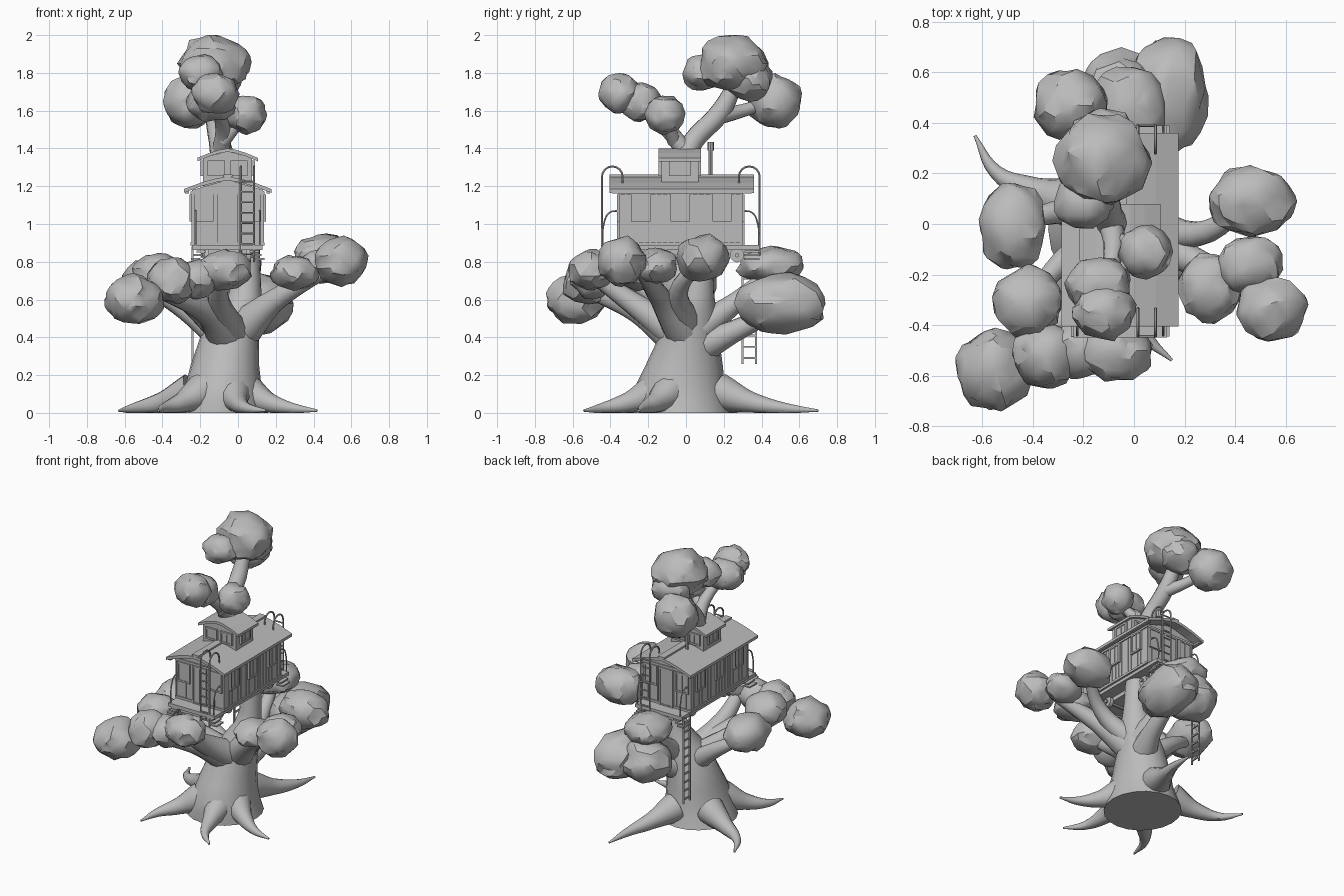
import bpy, bmesh, math, random
from mathutils import Vector, Matrix, noise

random.seed(4)
if "Cube" in bpy.data.objects:
    bpy.data.objects.remove(bpy.data.objects["Cube"])

GREY = (0.5, 0.5, 0.5, 1)
mat = bpy.data.materials.new("plain grey")
mat.use_nodes = True
mat.diffuse_color = GREY
mat.node_tree.nodes["Principled BSDF"].inputs["Base Color"].default_value = GREY


def finish(name, bm, smooth_angle=0):
    """Turn a bmesh into an object; edges sharper than the angle stay hard."""
    bmesh.ops.recalc_face_normals(bm, faces=bm.faces)
    for f in bm.faces:
        f.smooth = smooth_angle > 0
        f.material_index = 0
    for e in bm.edges:
        e.smooth = e.calc_face_angle(0) < math.radians(smooth_angle)
    me = bpy.data.meshes.new(name)
    bm.to_mesh(me)
    bm.free()
    me.materials.append(mat)
    ob = bpy.data.objects.new(name, me)
    bpy.context.collection.objects.link(ob)
    return ob


def boxes(name, items):
    """One object from boxes given as (centre, size)."""
    bm = bmesh.new()
    for c, s in items:
        bmesh.ops.create_cube(bm, size=1, matrix=Matrix.Translation(c) @ Matrix.Diagonal((*s, 1)))
    return finish(name, bm)


def tubes(name, paths, sides=8, smooth=False):
    """Tapered tubes; each path is a list of (x, y, z, radius)."""
    cu = bpy.data.curves.new(name, 'CURVE')
    cu.dimensions = '3D'
    cu.bevel_depth = 1
    cu.bevel_resolution = sides // 2 - 2
    cu.use_fill_caps = True
    cu.resolution_u = 5
    for path in paths:
        sp = cu.splines.new('BEZIER')
        sp.bezier_points.add(len(path) - 1)
        for p, (x, y, z, r) in zip(sp.bezier_points, path):
            p.co, p.radius = (x, y, z), r
            p.handle_left_type = p.handle_right_type = 'AUTO' if smooth else 'VECTOR'
    tmp = bpy.data.objects.new(name, cu)
    bpy.context.collection.objects.link(tmp)
    bpy.context.view_layer.update()
    me = bpy.data.meshes.new_from_object(tmp.evaluated_get(bpy.context.evaluated_depsgraph_get()))
    bpy.data.objects.remove(tmp)
    bm = bmesh.new()
    bm.from_mesh(me)
    bpy.data.meshes.remove(me)
    for v in bm.verts:
        v.co.z = max(v.co.z, 0)
    return finish(name, bm, 40)


def prism(name, profile, y0, y1):
    """Closed solid from a profile in x, z pulled along y."""
    bm = bmesh.new()
    ends = [[bm.verts.new((x, y, z)) for x, z in profile] for y in (y0, y1)]
    for end in ends:
        bm.faces.new(end)
    for i in range(len(profile)):
        bm.faces.new((ends[0][i - 1], ends[0][i], ends[1][i], ends[1][i - 1]))
    return finish(name, bm)


def foliage(name, blobs):
    """Lumpy faceted leaf masses as (centre, radii)."""
    bm = bmesh.new()
    for c, s in blobs:
        seed = Vector([random.uniform(-50, 50) for _ in range(3)])
        made = bmesh.ops.create_icosphere(bm, subdivisions=3, radius=1)["verts"]
        for v in made:
            d = v.co.normalized()
            k = 1.04 + 0.16 * noise.noise(d * 1.8 + seed) + 0.1 * noise.noise(d * 3.5 + seed)
            v.co = Vector(c) + Vector([a * b * k for a, b in zip(d, s)])
    dec = finish(name, bm, 25).modifiers.new("facets", 'DECIMATE')
    dec.ratio = 0.6


# Trunk: stacked oval rings with a flat foot
bm = bmesh.new()
prev = None
for x, y, z, rx, ry in [(-.09, -.02, 0, .25, .26), (-.085, -.03, .07, .225, .25), (-.077, -.03, .15, .2, .235),
                        (-.07, -.01, .25, .182, .205), (-.045, .015, .4, .155, .16), (0, .035, .52, .125, .13),
                        (.035, .06, .62, .09, .09), (.05, .07, .72, .07, .075), (.05, .08, .9, .065, .07)]:
    ring = [bm.verts.new((x + rx * math.cos(a), y + ry * math.sin(a), z))
            for a in [math.tau * i / 20 for i in range(20)]]
    if prev:
        for i in range(20):
            bm.faces.new((prev[i - 1], prev[i], ring[i], ring[i - 1]))
    else:
        bm.faces.new(ring)
    prev = ring
bm.faces.new(prev)
finish("trunk", bm, 40)

# Roots: start inside the trunk, thin out to a bent tip on the ground
roots = []
for tx, ty, bend in [(-.63, .35, -.07), (-.42, -.5, .05), (.15, -.54, .05), (.42, -.25, .03), (.12, .7, .03)]:
    o, t = Vector((-.1, -.02, 0)), Vector((tx, ty, 0))
    side = (t - o).normalized().cross(Vector((0, 0, 1))) * bend
    a, b, c = o.lerp(t, .28), o.lerp(t, .52) + side * .7, o.lerp(t, .77) + side
    roots.append([(a.x, a.y, .11, .1), (b.x, b.y, .055, .055), (c.x, c.y, .025, .028), (tx, ty, .012, .006)])
tubes("roots", roots, sides=12, smooth=True)

# Limbs
tubes("lower_limbs", [
    [(-.04, -.02, .38, .11), (-.17, -.25, .54, .07), (-.4, -.5, .64, .04)],
    [(-.02, -.02, .4, .1), (-.1, -.28, .58, .06), (-.1, -.48, .72, .04)],
    [(-.05, 0, .4, .08), (-.25, -.12, .57, .05), (-.42, -.3, .7, .03)],
    [(-.05, .02, .36, .08), (-.28, .05, .54, .05), (-.47, 0, .65, .03)],
    [(0, 0, .42, .11), (.2, -.13, .6, .06), (.48, -.24, .76, .035)],
    [(.02, .02, .45, .08), (.25, -.04, .64, .05), (.46, .08, .8, .03)],
    [(-.02, .05, .34, .1), (.05, .25, .43, .06), (.08, .48, .54, .04)],
    [(.02, .08, .45, .08), (0, .28, .6, .05), (-.03, .46, .76, .03)],
], sides=12, smooth=True)
tubes("upper_limbs", [
    [(-.07, -.03, 1.3, .07), (-.1, .04, 1.44, .055), (-.12, .18, 1.59, .055), (-.13, .27, 1.76, .04)],
    [(-.11, .17, 1.57, .045), (-.18, .3, 1.6, .035), (-.25, .45, 1.65, .03)],
    [(-.09, 0, 1.38, .05), (-.08, -.1, 1.5, .04), (-.13, -.3, 1.65, .025)],
    [(-.08, -.06, 1.44, .04), (.04, -.12, 1.57, .02)],
], sides=12, smooth=True)

# Leaf masses
foliage("front_foliage", [
    ((-.55, -.58, .6), (.145, .155, .125)), ((-.35, -.52, .7), (.125, .125, .12)),
    ((-.21, -.49, .71), (.11, .11, .1)), ((-.07, -.5, .755), (.135, .12, .1)),
    ((-.42, -.31, .73), (.135, .13, .11)), ((-.48, -.01, .69), (.13, .16, .12)),
])
foliage("side_foliage", [
    ((.3, -.25, .74), (.12, .13, .085)), ((.46, -.16, .78), (.125, .11, .09)),
    ((.55, -.34, .8), (.135, .125, .12)), ((.46, .09, .82), (.165, .13, .12)),
])
foliage("back_foliage", [
    ((.13, .51, .58), (.155, .235, .15)), ((-.05, .52, .58), (.16, .16, .14)),
    ((-.02, .45, .78), (.14, .17, .095)),
])
foliage("crown_foliage", [
    ((-.12, .25, 1.85), (.175, .175, .145)), ((-.2, .09, 1.8), (.11, .11, .09)),
    ((-.12, .33, 1.77), (.13, .12, .11)), ((-.25, .47, 1.65), (.14, .135, .135)),
    ((-.12, -.35, 1.69), (.12, .105, .1)), ((-.135, -.24, 1.645), (.125, .11, .1)),
    ((.045, -.11, 1.58), (.1, .1, .1)),
])

# Cabin body
CX, Y0, Y1, HW = -.055, -.35, .295, .188
mid = (Y0 + Y1) / 2
boxes("platform", [((CX, -.03, .875), (.37, .84, .025)), ((CX, -.03, .85), (.2, .8, .03))])
prism("cabin_walls", [(CX - HW, .885), (CX + HW, .885), (CX + HW, 1.18), (CX, 1.235), (CX - HW, 1.18)], Y0, Y1)


def arch(half, eave, rise, thick):
    top = [(CX + half * t, eave + rise * (1 - abs(t) ** 1.5)) for t in (-1, -.6, -.25, 0, .25, .6, 1)]
    return top + [(x, z - thick) for x, z in reversed(top)]


prism("cabin_roof", arch(.232, 1.185, .065, .02), -.405, .36)
boxes("roof_trim", [((CX + s * .215, -.022, 1.175), (.02, .74, .025)) for s in (-1, 1)])
boxes("roof_walk", [((CX, -.022, 1.255), (.05, .765, .012))])

# Vertical battens and rails
battens = [((CX + s * HW, Y0 + .032 * i, 1.03), (.006, .008, .29)) for s in (-1, 1) for i in range(21)]
battens += [((CX - HW + .0376 * i, y, 1.03), (.008, .006, .29)) for y in (Y0, Y1) for i in range(11)]
boxes("wall_battens", battens)
boxes("wall_rails", [((CX, mid, z), (2 * HW + .016, .66, .016)) for z in (.895, 1.165)])


def opening(along_y, u, w, z0, z1, wall, out):
    """Frame bars and a pane for a window or door."""
    zc, h, d, t = (z0 + z1) / 2, z1 - z0, .014, .012
    parts = [(u, zc, w, h, .008), (u - w / 2, zc, t, h, d), (u + w / 2, zc, t, h, d),
             (u, z0, w + t, t, d), (u, z1, w + t, t, d), (u, zc, t * .6, h, .012)]
    res = []
    for a, z, sa, sz, dep in parts:
        n = wall + out * dep / 2
        res.append(((n, a, z), (dep, sa, sz)) if along_y else ((a, n, z), (sa, dep, sz)))
    return res


wins = []
for s in (-1, 1):
    for y in (-.24, -.03, .19):
        wins += opening(True, y, .09, 1.02, 1.15, CX + s * HW, s)
for y, s in ((Y0, -1), (Y1, 1)):
    for x in (-.18, .07):
        wins += opening(False, x, .09, 1.02, 1.15, y, s)
    wins += opening(False, CX, .1, .89, 1.15, y, s)
boxes("windows_and_doors", wins)

# Cupola
cup = [(CX - .13, 1.2), (CX + .13, 1.2), (CX + .13, 1.35), (CX, 1.385), (CX - .13, 1.35)]
prism("cupola_walls", cup, -.13, .065)
prism("cupola_roof", arch(.16, 1.35, .05, .018), -.145, .08)
cup_wins = []
for s in (-1, 1):
    cup_wins += opening(True, -.033, .1, 1.26, 1.33, CX + s * .13, s)
    for x in (-.06, .06):
        cup_wins += opening(False, CX + x, .08, 1.26, 1.33, -.033 + s * .0975, s)
boxes("cupola_windows", cup_wins)

# Stove pipe with a cap
tubes("stove_pipe", [[(-.1, .13, 1.2, .01), (-.1, .13, 1.4, .01)],
                     [(-.1, .13, 1.39, .017), (-.1, .13, 1.435, .017)]])

# End ladders whose rails arch over onto the roof, and corner grab rails
rails, rungs, grabs = [], [], []
for wall, s, face in ((-.445, -1, Y0), (.39, 1, Y1)):
    for x in (.015, .085):
        hoop = [(x, wall - s * .055 * (1 - math.cos(a)), 1.25 + .055 * math.sin(a), .006)
                for a in [math.pi * i / 8 for i in range(9)]]
        rails.append([(x, wall, .8, .006)] + hoop + [(x, wall - s * .11, 1.2, .006)])
    rungs += [[(.015, wall, .84 + .055 * i, .005), (.085, wall, .84 + .055 * i, .005)] for i in range(8)]
    for x in (CX - .17, CX + .17):
        grabs.append([(x, wall - s * .005, .88, .005), (x, wall - s * .01, 1, .005),
                      (x, wall - s * .04, 1.06, .005), (x, face, 1.07, .005)])
tubes("end_ladder_rails", rails, sides=6)
tubes("end_ladder_rungs", rungs, sides=6)
tubes("corner_grab_rails", grabs, sides=6, smooth=True)

# Corner steps, axles and wheels under the floor
boxes("corner_steps", [((CX + k * (.14 + .015 * i), y, .855 - .02 * i), (.05, .08, .01))
                       for k in (-1, 1) for y in (-.405, .35) for i in range(3)])
AXLES = (-.29, -.19, .17, .27)
tubes("wheels", [[(CX + k * .1, y, .835, .038), (CX + k * .125, y, .835, .038)]
                 for k in (-1, 1) for y in AXLES], sides=12)
tubes("axles", [[(CX - .14, y, .835, .012), (CX + .14, y, .835, .012)] for y in AXLES])

# Hanging ladder
lad = [((-.24, y, .57), (.01, .01, .62)) for y in (.3, .37)]
lad += [((-.24, .335, .29 + .06 * i), (.01, .07, .01)) for i in range(10)]
boxes("hanging_ladder", lad)
